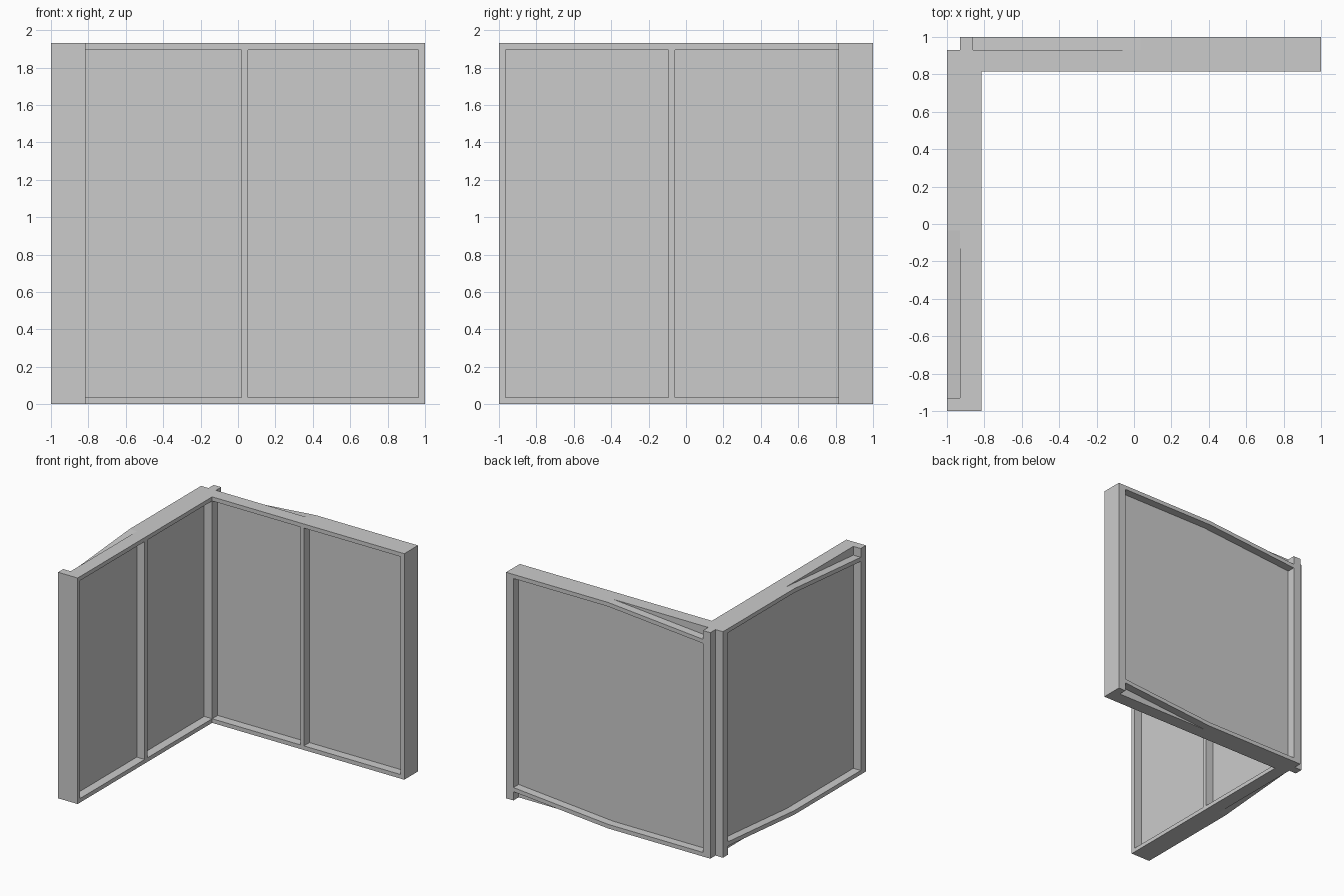
import bpy, bmesh

if "Cube" in bpy.data.objects:
    bpy.data.objects.remove(bpy.data.objects["Cube"])

H = 1.93      # wall height, also the length of each wing
T = 0.035     # thin frame width
P = 0.07      # outer post width and outer layer depth
D = 0.185     # full wall depth
DROP = 0.075  # how far the bent rails lean


# u runs left to right seen from outside, d runs inward from the outer face
def back_wall(u, d, z):
    return (1 - u, 1 - d, z)


def left_wall(u, d, z):
    return (-1 + d, H - 1 - u, z)


def prism(name, place, outline, d0, d1):
    bm = bmesh.new()
    face = bm.faces.new([bm.verts.new(place(u, d0, z)) for u, z in outline])
    ext = bmesh.ops.extrude_face_region(bm, geom=[face], use_keep_orig=True)
    moved = [v for v in ext["geom"] if isinstance(v, bmesh.types.BMVert)]
    a, b = place(0, d0, 0), place(0, d1, 0)
    bmesh.ops.translate(bm, verts=moved, vec=[q - p for p, q in zip(a, b)])
    bmesh.ops.recalc_face_normals(bm, faces=bm.faces)
    me = bpy.data.meshes.new(name)
    bm.to_mesh(me)
    bm.free()
    ob = bpy.data.objects.new(name, me)
    bpy.context.collection.objects.link(ob)
    return ob


def rect(u0, u1, z0=0.0, z1=H):
    return [(u0, z0), (u1, z0), (u1, z1), (u0, z1)]


def wing(name, place, free, joint, mullion):
    # inner frame: C shape, open towards the shared corner post
    s = T if free < joint else -T
    c = [(joint, 0), (free, 0), (free, H), (joint, H),
         (joint, H - T), (free + s, H - T), (free + s, T), (joint, T)]
    prism(name + "_inner_frame", place, c, P, D)

    # panel and the mullion on its inner side
    lo, hi = sorted((free + s, joint))
    prism(name + "_panel", place, rect(lo, hi, T, H - T), P, P + 0.04)
    prism(name + "_mullion", place,
          rect(mullion - T / 2, mullion + T / 2, T, H - T), P + 0.04, D)

    # outer posts
    for side, u in (("left", 0), ("right", H - P)):
        prism(f"{name}_{side}_outer_post", place, rect(u, u + P), 0, P)

    # bent outer rails
    m, a, b = H / 2, P, H - P
    top = [(a, H), (m, H), (b, H - DROP),
           (b, H - DROP - T), (m, H - T), (a, H - T)]
    prism(name + "_top_outer_rail", place, top, 0, P)
    bottom = [(H - u, H - z) for u, z in top]
    prism(name + "_bottom_outer_rail", place, bottom, 0, P)


wing("back_wall", back_wall, 0, H - 0.115, 0.965)
wing("left_wall", left_wall, H, 0.115, 1.007)

# shared corner post
prism("corner_post", back_wall, rect(H - 0.115, H), P, D)
